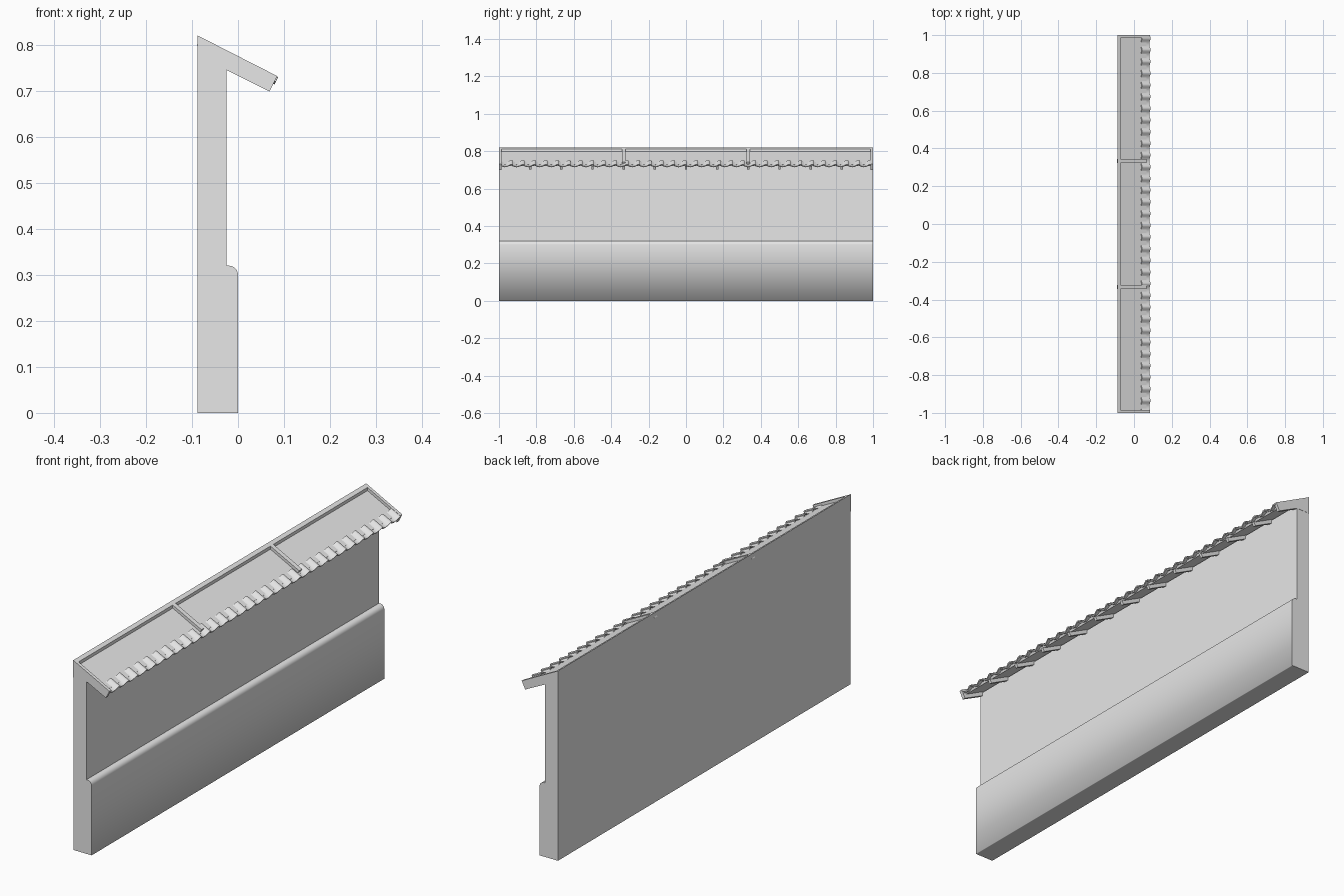
import bpy, bmesh, math
from mathutils import Vector

cube = bpy.data.objects.get("Cube")
if cube:
    bpy.data.objects.remove(cube, do_unlink=True)

plaster = bpy.data.materials.new("light_grey")
plaster.use_nodes = True
GREY = (0.8, 0.8, 0.8, 1)
plaster.diffuse_color = GREY
plaster.node_tree.nodes["Principled BSDF"].inputs["Base Color"].default_value = GREY

BACK, RIDGE = -0.0875, 0.82
PITCH = math.radians(27)
DOWN = Vector((math.cos(PITCH), 0, -math.sin(PITCH)))
OUT = Vector((math.sin(PITCH), 0, math.cos(PITCH)))
TOP = Vector((BACK, 0, RIDGE))


def slope(s, n, y=0):
    """Point s down the roof slope and n out of it."""
    return TOP + DOWN * s + OUT * n + Vector((0, y, 0))


def sweep(bm, points, offset):
    """Closed prism from a polygon moved along an offset; returns its side faces."""
    a = [bm.verts.new(p) for p in points]
    b = [bm.verts.new(Vector(p) + offset) for p in points]
    bm.faces.new(a)
    bm.faces.new(b[::-1])
    k = len(a)
    return [bm.faces.new((a[i], b[i], b[(i + 1) % k], a[(i + 1) % k])) for i in range(k)]


def finish(name, bm):
    bmesh.ops.recalc_face_normals(bm, faces=bm.faces)
    mesh = bpy.data.meshes.new(name)
    bm.to_mesh(mesh)
    bm.free()
    mesh.materials.append(plaster)
    obj = bpy.data.objects.new(name, mesh)
    bpy.context.collection.objects.link(obj)
    return obj


def bar(name, points, y, width):
    bm = bmesh.new()
    sweep(bm, [Vector(p) + Vector((0, y - width / 2, 0)) for p in points], Vector((0, width, 0)))
    return finish(name, bm)


def slope_box(s0, s1, n0, n1):
    return [slope(s0, n0), slope(s1, n0), slope(s1, n1), slope(s0, n1)]


# Wall with a thicker base that has a rounded shoulder
FACE, R = -0.025, 0.02
outline = [(-0.004, 0), (0, 0)]
for i in range(7):
    a = math.radians(15 * i)
    outline.append((-R + R * math.cos(a), 0.3 + R * math.sin(a)))
smooth_count = len(outline) - 1
outline += [(FACE, 0.32), (FACE, 0.76), (BACK, 0.79), (BACK, 0)]
bm = bmesh.new()
sides = sweep(bm, [Vector((x, -0.999, z)) for x, z in outline], Vector((0, 1.998, 0)))
for f in sides[:smooth_count]:
    f.smooth = True
finish("wall", bm)

# Ridge board closing the wall top
x1 = BACK + 0.016
bar("ridge_board", [(BACK, 0, 0.788), (x1, 0, 0.78), (x1, 0, RIDGE - 0.016 * math.tan(PITCH)),
                    (BACK, 0, RIDGE)], 0, 1.998)

# Sunken roof panel
bar("roof_panel", slope_box(0.012, 0.178, -0.022, -0.012), 0, 1.99)

# Gable beams at both ends and dividing beams between
gable = [slope(0, 0), slope(0.194, 0), slope(0.194, -0.0375),
         (FACE, 0, 0.745), (BACK, 0, 0.745)]
for side, y in (("right", -0.993), ("left", 0.993)):
    bar("gable_beam_" + side, gable, y, 0.014)
for i, y in enumerate((-1 / 3, 1 / 3)):
    bar(f"roof_divider_{i + 1}", slope_box(0.008, 0.172, -0.02, 0), y, 0.02)

# Rafter tails under the eave
for i in range(1, 12):
    bar(f"rafter_{i}", slope_box(0.07, 0.186, -0.0375, -0.02), -1 + i / 6, 0.013)

# Row of curved eave tiles, each with a wide pan and a narrow roll
COUNT, THICK = 32, 0.005
STEP = 1.98 / COUNT
curve = [(0, -0.007), (0.15, -0.011), (0.35, -0.014), (0.55, -0.012),
         (0.7, -0.007), (0.82, -0.002), (0.93, -0.001), (1.04, -0.004)]
bm = bmesh.new()
for i in range(COUNT):
    y0 = -0.99 + i * STEP
    upper = [slope(0.147, n, y0 + t * STEP) for t, n in curve]
    lower = [p - OUT * THICK for p in reversed(upper)]
    sweep(bm, upper + lower, DOWN * 0.05)
tiles = finish("eave_tiles", bm)
bpy.context.view_layer.objects.active = tiles
tiles.select_set(True)
bpy.ops.object.shade_smooth_by_angle(angle=math.radians(40))
